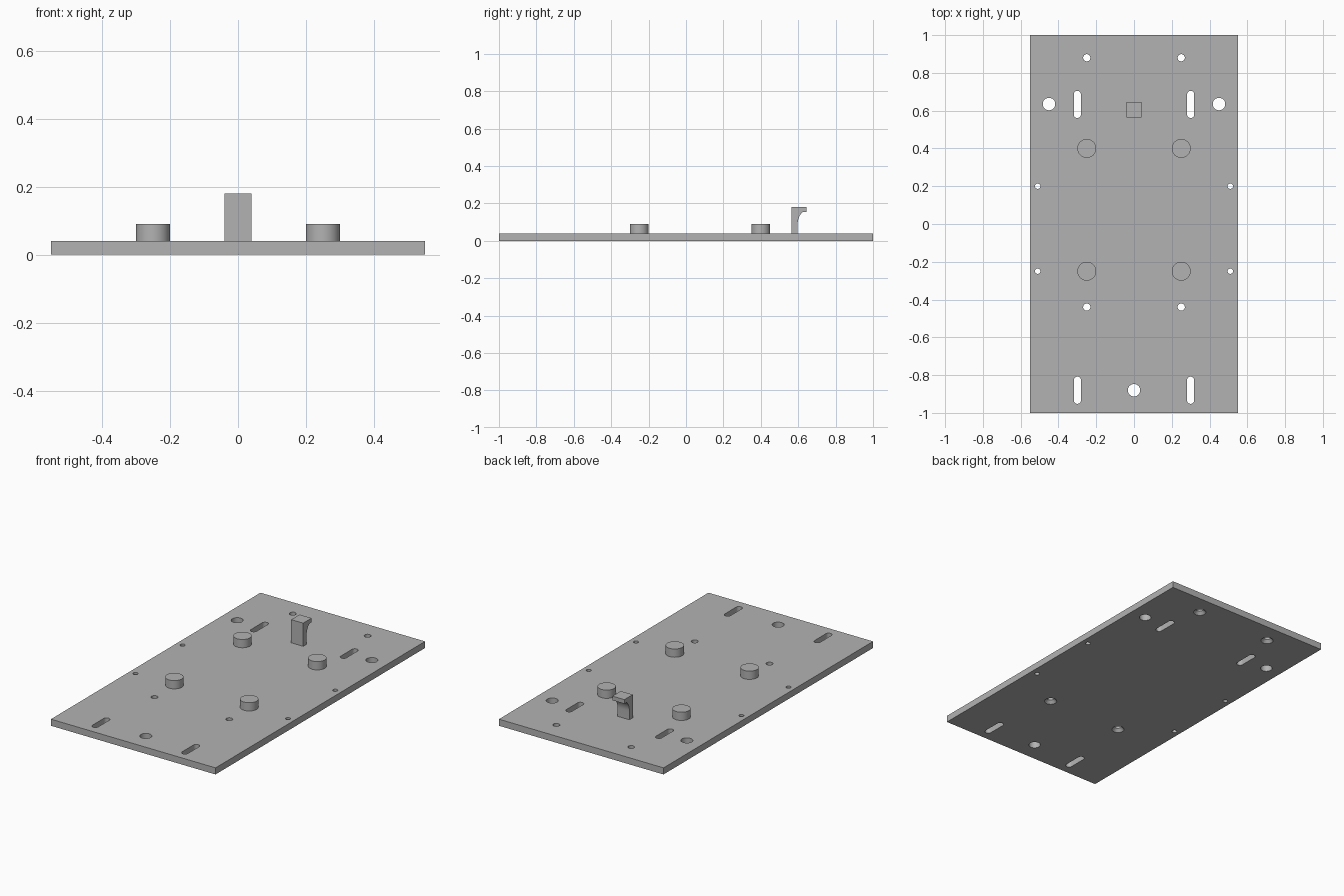
import bpy, bmesh
from math import pi, cos, sin, radians

cube = bpy.data.objects.get("Cube")
if cube:
    bpy.data.objects.remove(cube, do_unlink=True)

THICK = 0.04
SEGMENTS = 48

grey = bpy.data.materials.new("plain grey")
grey.use_nodes = True
grey.diffuse_color = (0.45, 0.45, 0.45, 1)
grey.node_tree.nodes["Principled BSDF"].inputs["Base Color"].default_value = grey.diffuse_color


def stadium(x, y, r, half=0):
    """Round outline, stretched along y by half when it is a slot."""
    pts = []
    for i in range(SEGMENTS):
        a = 2 * pi * (i + 0.5) / SEGMENTS
        shift = half if sin(a) > 0 else -half
        pts.append((x + r * cos(a), y + r * sin(a) + shift))
    return pts


def loft(bm, rings):
    """Closed solid through rings of equal point count."""
    loops = [[bm.verts.new(p) for p in ring] for ring in rings]
    n = len(loops[0])
    bm.faces.new(loops[0][::-1])
    bm.faces.new(loops[-1])
    for low, high in zip(loops, loops[1:]):
        for i in range(n):
            j = (i + 1) % n
            bm.faces.new((low[i], low[j], high[j], high[i]))


def column(bm, x, y, profile, half=0):
    """Vertical solid from (radius, height) pairs."""
    loft(bm, [[(px, py, z) for px, py in stadium(x, y, r, half)] for r, z in profile])


def make_object(name, bm):
    bmesh.ops.recalc_face_normals(bm, faces=bm.faces[:])
    mesh = bpy.data.meshes.new(name)
    bm.to_mesh(mesh)
    bm.free()
    mesh.materials.append(grey)
    obj = bpy.data.objects.new(name, mesh)
    bpy.context.collection.objects.link(obj)
    return obj


def smooth(obj):
    bpy.ops.object.select_all(action='DESELECT')
    obj.select_set(True)
    bpy.context.view_layer.objects.active = obj
    bpy.ops.object.shade_smooth_by_angle(angle=radians(30))


# Base plate
bm = bmesh.new()
corners = [(-0.55, -1), (0.55, -1), (0.55, 1), (-0.55, 1)]
loft(bm, [[(x, y, z) for x, y in corners] for z in (0, THICK)])
plate = make_object("base_plate", bm)

# Cutters for all holes and slots
bm = bmesh.new()
LOW, HIGH = -0.02, THICK + 0.02


def through(r):
    return [(r, LOW), (r, HIGH)]


countersunk = [(0.035, LOW), (0.035, 0), (0.019, 0.018), (0.019, HIGH)]
column(bm, 0, -0.88, through(0.033))
for side in (-1, 1):
    column(bm, side * 0.45, 0.635, through(0.033))
    for y in (0.2, -0.25):
        column(bm, side * 0.51, y, through(0.014))
    for y in (0.88, -0.44):
        column(bm, side * 0.25, y, countersunk)
    for y in (0.633, -0.88):
        column(bm, side * 0.3, y, through(0.019), half=0.053)
cutter = make_object("hole_cutter", bm)
cutter.hide_render = True

# Cut the plate, then drop the cutter
cut = plate.modifiers.new("holes", 'BOOLEAN')
cut.operation = 'DIFFERENCE'
cut.solver = 'EXACT'
cut.object = cutter
bpy.context.view_layer.objects.active = plate
bpy.ops.object.modifier_apply(modifier=cut.name)
bpy.data.objects.remove(cutter, do_unlink=True)
smooth(plate)

# Four round standoffs
for side, label in ((-1, "right"), (1, "left")):
    for y, place in ((0.4, "back"), (-0.25, "front")):
        bm = bmesh.new()
        column(bm, side * 0.25, y, [(0.05, THICK), (0.05, 0.09)])
        smooth(make_object(f"standoff_{place}_{label}", bm))

# Hook with a curved underside below its lip
arc = []
for i in range(9):
    a = pi / 3 * i / 8
    arc.append((0.597 + 0.056 * (1 - cos(a)), 0.09 + 0.075 * sin(a)))
outline = [(0.565, THICK), (0.597, THICK)] + arc[:-1]
outline += [(0.625, 0.155), (0.645, 0.155), (0.645, 0.18), (0.565, 0.18)]
bm = bmesh.new()
loft(bm, [[(x, y, z) for y, z in outline] for x in (-0.04, 0.04)])
smooth(make_object("hook", bm))
